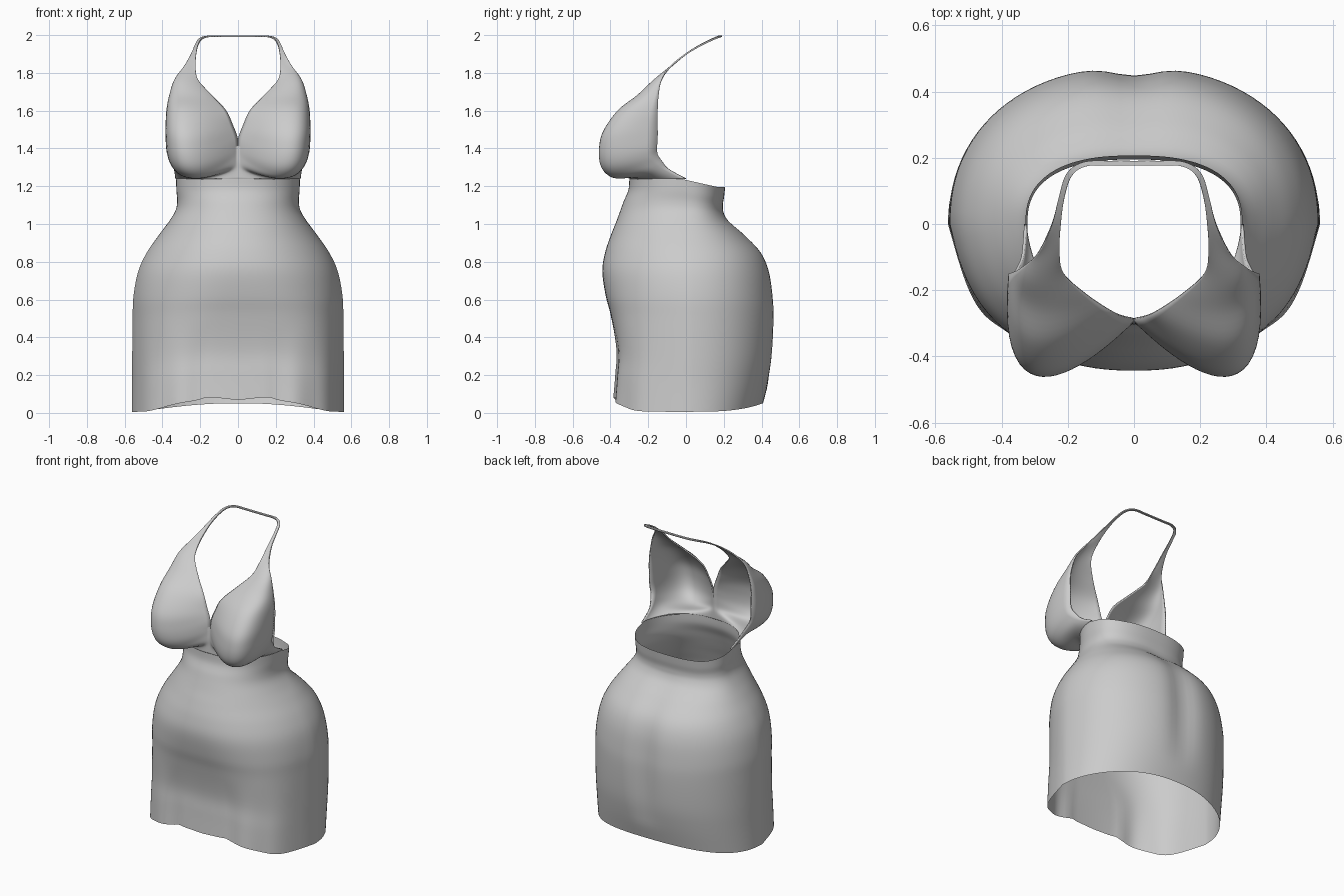
import bpy, math

if "Cube" in bpy.data.objects:
    bpy.data.objects.remove(bpy.data.objects["Cube"])

cloth = bpy.data.materials.new("grey_cloth")
cloth.diffuse_color = (0.6, 0.6, 0.6, 1)
cloth.use_nodes = True
cloth.node_tree.nodes["Principled BSDF"].inputs["Base Color"].default_value = cloth.diffuse_color


def smooth_rows(rows, steps):
    """Catmull-Rom interpolation between rows of numbers."""
    out = []
    for i in range(len(rows) - 1):
        p0, p1, p2, p3 = (rows[max(i - 1, 0)], rows[i], rows[i + 1],
                          rows[min(i + 2, len(rows) - 1)])
        for k in range(steps):
            t = k / steps
            out.append([0.5 * (2 * b + (c - a) * t + (2 * a - 5 * b + 4 * c - d) * t * t
                               + (3 * b - a - 3 * c + d) * t ** 3)
                        for a, b, c, d in zip(p0, p1, p2, p3)])
    out.append(list(rows[-1]))
    return out


def grid_object(name, grid, closed):
    """Skin a grid of points, optionally closed around each row."""
    n = len(grid[0])
    faces = []
    for r in range(len(grid) - 1):
        for c in range(n if closed else n - 1):
            d = (c + 1) % n
            faces.append((r * n + c, r * n + d, (r + 1) * n + d, (r + 1) * n + c))
    me = bpy.data.meshes.new(name)
    me.from_pydata([p for row in grid for p in row], [], faces)
    me.materials.append(cloth)
    ob = bpy.data.objects.new(name, me)
    bpy.context.collection.objects.link(ob)
    for p in me.polygons:
        p.use_smooth = True
    return ob


def power(v, n):
    return math.copysign(abs(v) ** (2 / n), v)


# Skirt and waistband: height, half width, front depth, back depth,
# front squareness, front taper, back squareness
SKIRT = [
    (0.00, .562, .380, .408, 4.2, .19, 2.2), (0.15, .560, .371, .442, 4.2, .19, 2.2),
    (0.30, .560, .366, .465, 3.9, .19, 2.2), (0.50, .558, .395, .475, 3.2, .18, 2.2),
    (0.62, .553, .425, .470, 2.7, .15, 2.2), (0.75, .528, .443, .450, 2.35, .11, 2.2),
    (0.85, .482, .428, .406, 2.2, .08, 2.25), (0.94, .420, .398, .320, 2.15, .05, 2.3),
    (1.01, .368, .370, .239, 2.2, .02, 2.4), (1.07, .332, .348, .203, 2.2, 0, 2.5),
    (1.12, .322, .330, .195, 2.2, 0, 2.5), (1.18, .326, .305, .202, 2.2, 0, 2.5),
    (1.24, .328, .300, .207, 2.2, 0, 2.5)]
SEG = 96
skirt = []
for z, w, f, b, nf, taper, nb in smooth_rows(SKIRT, 5):
    ring = []
    for i in range(SEG):
        a = 2 * math.pi * i / SEG
        s, c = math.sin(a), -math.cos(a)
        n = nf if c < 0 else nb
        x = w * power(s, n)
        y = power(c, n) * (f if c < 0 else b)
        low = max(0, 1 - z / 0.45)
        if c < 0:   # sides draw in to the front, soft folds near the hem
            x *= 1 + taper * y / f
            y += 0.007 * low * math.cos(x * 2 * math.pi / 0.2) * min(1, -c * 1.5)
        else:       # shallow hollow down the middle of the back
            y -= 0.028 * math.exp(-(x / 0.09) ** 2) * max(0, 1 - ((z - 0.6) / 0.5) ** 2)
        # wavy hem, and a waist edge that is lower at the back
        hem = 0.006 + (0.062 if c < 0 else 0.045) * abs(c) ** 3
        if c < 0:
            hem += 0.018 * math.exp(-((abs(x) - 0.15) / 0.05) ** 2)
        top = max(0, (z - 1.0) / 0.24)
        drop = 0.045 * top * max(0, min(1, 0.15 + y / 0.2))
        ring.append((x, y, z + hem * max(0, 1 - z / 0.5) - drop))
    skirt.append(ring)
grid_object("skirt", skirt, True)

# Halter cup: height, sag, then inner edge, two curve handles, outer edge as x, y
CUP = [
    (1.24, 0, 0, -.300, .17, -.31, .31, -.20, .328, .00),
    (1.29, .040, 0, -.298, .14, -.32, .33, -.27, .335, -.09),
    (1.33, .085, 0, -.295, .13, -.38, .355, -.46, .347, -.125),
    (1.37, .100, 0, -.292, .13, -.405, .39, -.57, .362, -.150),
    (1.41, .090, 0, -.288, .13, -.425, .41, -.63, .371, -.153),
    (1.46, .060, .005, -.285, .14, -.425, .42, -.645, .374, -.15),
    (1.52, .030, .028, -.280, .15, -.41, .42, -.605, .375, -.15),
    (1.60, 0, .065, -.265, .18, -.34, .395, -.475, .374, -.15),
    (1.68, 0, .140, -.215, .20, -.26, .37, -.30, .360, -.145),
    (1.76, 0, .212, -.150, .24, -.17, .33, -.19, .335, -.13)]
# Neck strap: height, inner edge, outer edge
STRAP = [
    (1.83, .225, -.085, .288, -.085), (1.90, .221, .00, .248, .00),
    (1.95, .210, .08, .226, .085), (1.982, .188, .145, .202, .155),
    (1.994, .145, .174, .150, .188), (1.994, .07, .177, .07, .191),
    (1.994, 0, .177, 0, .191)]
rows = list(CUP)
for z, xi, yi, xo, yo in STRAP:
    dx, dy = (xo - xi) / 3, (yo - yi) / 3
    rows.append((z, 0, xi, yi, xi + dx, yi + dy, xo - dx, yo - dy, xo, yo))
COLS = 24
bodice = []
for z, sag, x0, y0, x1, y1, x2, y2, x3, y3 in smooth_rows(rows, 5):
    line = []
    for k in range(COLS + 1):
        t = k / COLS
        u = 1 - t
        q = (u ** 3, 3 * u * u * t, 3 * u * t * t, t ** 3)
        # the middle of each cup hangs lower than its edges
        line.append((max(0, q[0] * x0 + q[1] * x1 + q[2] * x2 + q[3] * x3),
                     q[0] * y0 + q[1] * y1 + q[2] * y2 + q[3] * y3,
                     z - sag * math.sin(math.pi * t)))
    bodice.append(line)
ob = grid_object("halter_bodice", bodice, False)
mirror = ob.modifiers.new("mirror", 'MIRROR')
mirror.use_clip = True
mirror.merge_threshold = 0.0005
thick = ob.modifiers.new("thickness", 'SOLIDIFY')
thick.thickness = 0.008
thick.offset = 0
